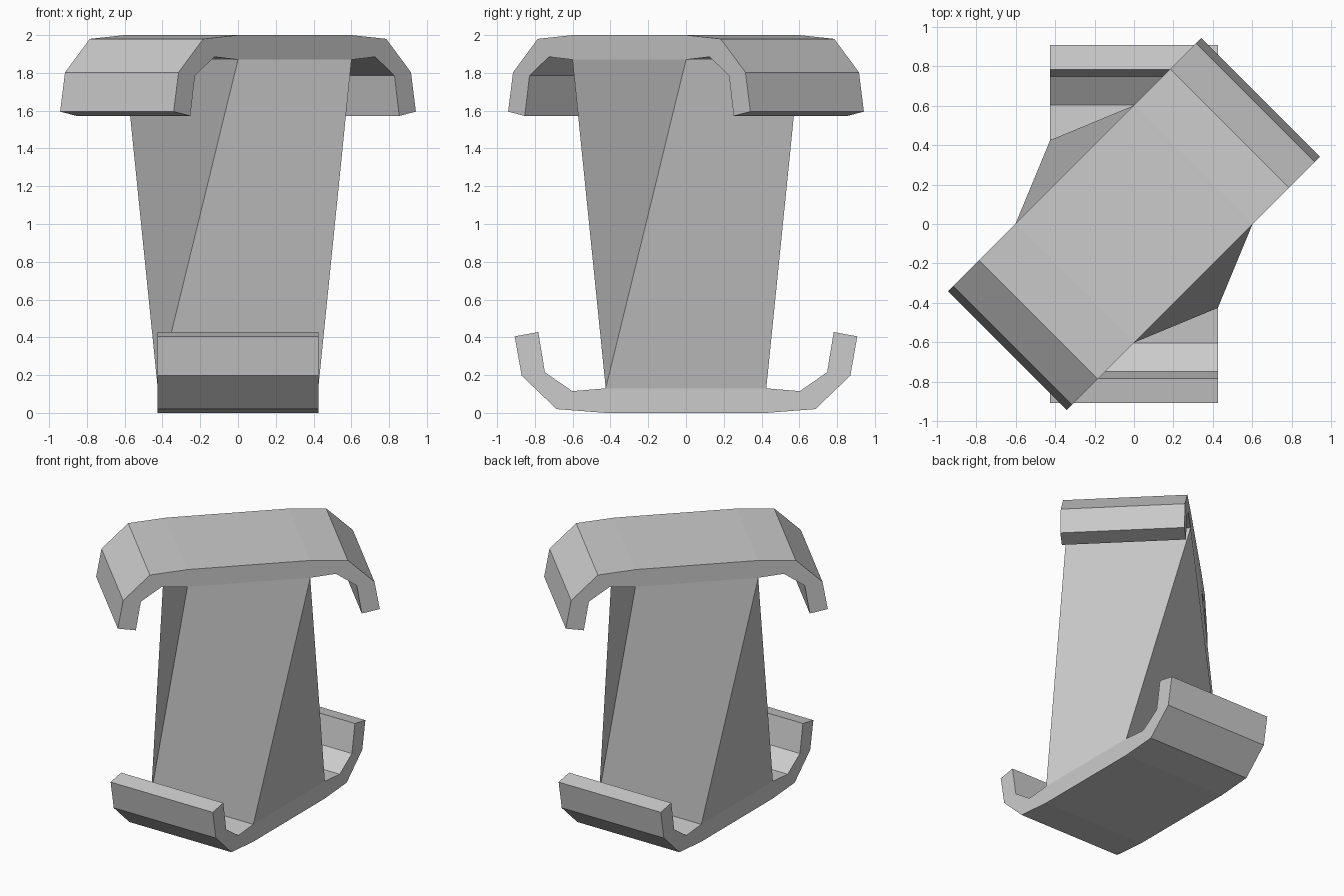
import bpy
from math import cos, sin, pi, radians
from mathutils import Matrix

if "Cube" in bpy.data.objects:
    bpy.data.objects.remove(bpy.data.objects["Cube"])

W = 0.425            # half width of cradles and half side of the column
T = 0.13             # cradle floor thickness


def make_object(name, verts, faces):
    mesh = bpy.data.meshes.new(name)
    mesh.from_pydata(verts, [], faces)
    mesh.update()
    obj = bpy.data.objects.new(name, mesh)
    bpy.context.collection.objects.link(obj)
    return obj


# Half profile of a cradle in y, z: outer skin up to the tip, then back inside
half = [(W, 0), (0.685, 0.02), (0.87, 0.197), (0.907, 0.405),
        (0.782, 0.428), (0.747, 0.215), (0.602, 0.115), (W, T)]
profile = half + [(-y, z) for y, z in reversed(half)]


def cradle(name):
    n = len(profile)
    verts = [(x, y, z) for x in (W, -W) for y, z in profile]
    faces = [list(range(n)), list(range(2 * n - 1, n - 1, -1))]
    for i in range(n):
        j = (i + 1) % n
        if i != len(half) - 1:      # the column covers the middle of the floor
            faces.append([i, i + n, j + n, j])
    return make_object(name, verts, faces)


# Bottom cradle runs along y
cradle("bottom_cradle")

# Top cradle is the same part upside down, turned 45 degrees
top = cradle("top_cradle")
top.data.transform(Matrix.Translation((0, 0, 2))
                   @ Matrix.Rotation(radians(-45), 4, 'Z')
                   @ Matrix.Rotation(pi, 4, 'Y'))

# Twisted square column between the two cradle floors
R = W * 2 ** 0.5


def ring(start, z):
    return [(R * cos(start + k * pi / 2), R * sin(start + k * pi / 2), z) for k in range(4)]


make_object("twisted_column", ring(-pi / 4, T) + ring(0, 2 - T),
            [[k, k + 4, (k - 1) % 4 + 4, (k - 1) % 4] for k in range(4)])
